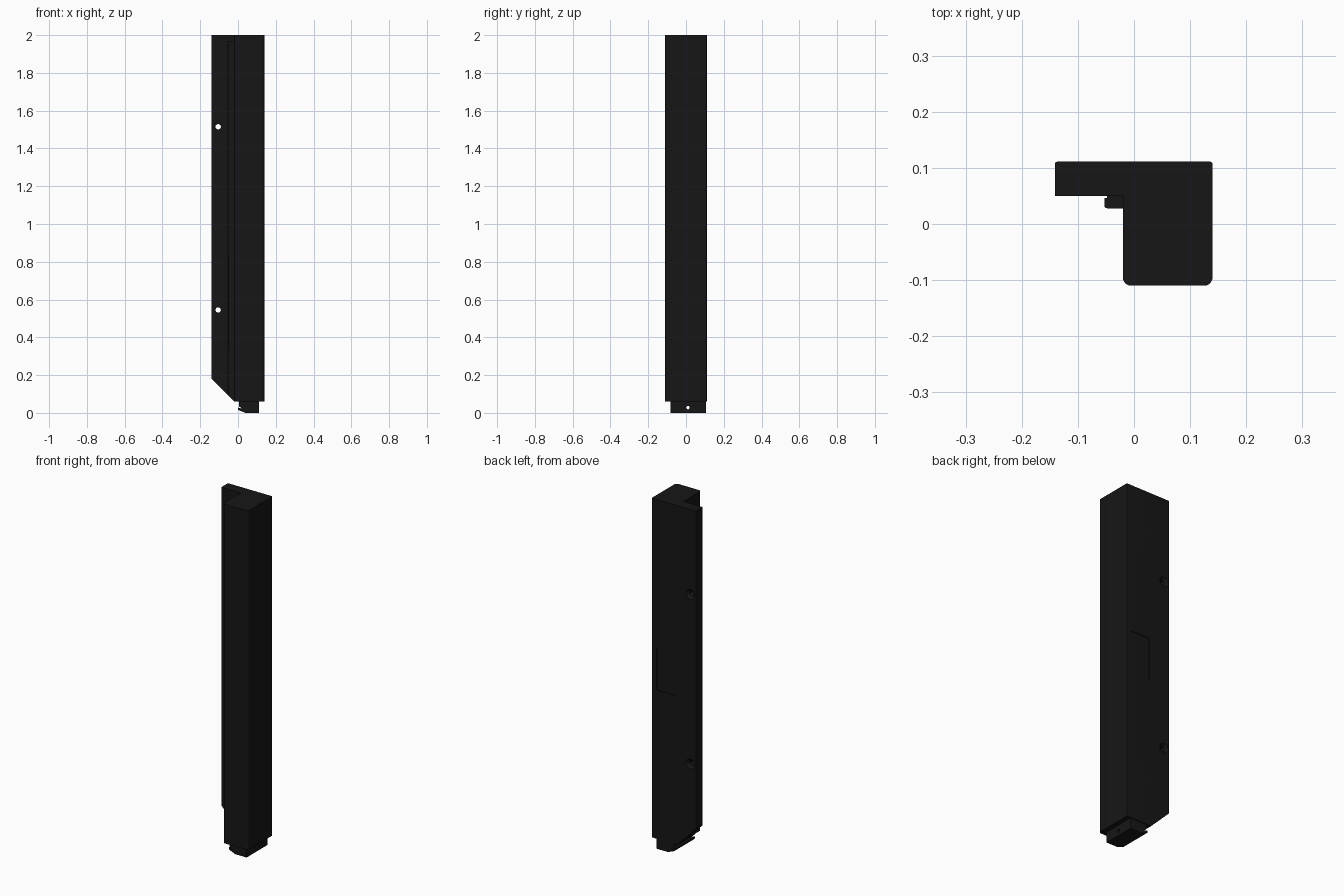
import bpy, bmesh
from math import cos, sin, pi, atan2
from mathutils import Vector, Matrix

if "Cube" in bpy.data.objects:
    bpy.data.objects.remove(bpy.data.objects["Cube"])

BLACK = bpy.data.materials.new("black_plastic")
BLACK.diffuse_color = (0.008, 0.008, 0.008, 1)
BLACK.use_nodes = True
BLACK.node_tree.nodes["Principled BSDF"].inputs["Base Color"].default_value = BLACK.diffuse_color


def rounded(points, seg=6):
    """Counter-clockwise polygon of (x, y, radius) with convex right-angle corners rounded."""
    out = []
    n = len(points)
    for i, (x, y, r) in enumerate(points):
        p = Vector((x, y))
        if r == 0:
            out.append(p)
            continue
        a = (Vector(points[i - 1][:2]) - p).normalized()
        b = (Vector(points[(i + 1) % n][:2]) - p).normalized()
        c = p + (a + b) * r
        start = atan2(-b.y, -b.x)
        out += [c + r * Vector((cos(start + pi / 2 * k / seg), sin(start + pi / 2 * k / seg)))
                for k in range(seg + 1)]
    return out


def prism(name, points, lo, hi, axis="Z", mitre=False):
    """Extrude a profile along z (x, y points) or along y (x, z points)."""
    bm = bmesh.new()
    place = (lambda p: (p[0], p[1], lo)) if axis == "Z" else (lambda p: (p[0], lo, p[1]))
    face = bm.faces.new([bm.verts.new(place(p)) for p in points])
    ext = bmesh.ops.extrude_face_region(bm, geom=[face])["geom"]
    step = Vector((0, 0, hi - lo)) if axis == "Z" else Vector((0, hi - lo, 0))
    bmesh.ops.translate(bm, vec=step, verts=[v for v in ext if isinstance(v, bmesh.types.BMVert)])
    if mitre:  # slanted lower end of the flange
        bmesh.ops.bisect_plane(bm, geom=bm.verts[:] + bm.edges[:] + bm.faces[:], dist=1e-6,
                               plane_co=(-0.02, 0, 0.0595), plane_no=(1, 0, 1), clear_inner=True)
        bmesh.ops.holes_fill(bm, edges=[e for e in bm.edges if e.is_boundary])
    return finish(name, bm)


def finish(name, bm):
    bmesh.ops.recalc_face_normals(bm, faces=bm.faces[:])
    me = bpy.data.meshes.new(name)
    bm.to_mesh(me)
    bm.free()
    me.materials.append(BLACK)
    ob = bpy.data.objects.new(name, me)
    bpy.context.collection.objects.link(ob)
    return ob


def cone(r1, r2, depth, loc, axis):
    bm = bmesh.new()
    rot = Matrix.Rotation(-pi / 2, 4, "X") if axis == "Y" else Matrix.Rotation(pi / 2, 4, "Y")
    bmesh.ops.create_cone(bm, cap_ends=True, segments=32, radius1=r1, radius2=r2, depth=depth,
                          matrix=Matrix.Translation(loc) @ rot)
    return finish("cutter", bm)


def cut(ob, cutter):
    cutter.hide_render = True
    mod = ob.modifiers.new("cut", "BOOLEAN")
    mod.operation, mod.solver, mod.object = "DIFFERENCE", "EXACT", cutter
    bpy.context.view_layer.objects.active = ob
    bpy.ops.object.modifier_apply(modifier=mod.name)
    bpy.data.objects.remove(cutter)


def smooth(ob):
    bpy.ops.object.select_all(action="DESELECT")
    ob.select_set(True)
    bpy.context.view_layer.objects.active = ob
    bpy.ops.object.shade_smooth_by_angle()


# L-shaped post: main column with a thin flange behind it
post = prism("post_body", rounded([
    (-0.02, -0.11, 0.015), (0.14, -0.11, 0.015), (0.14, 0.111, 0.004),
    (-0.141, 0.111, 0.004), (-0.141, 0.05, 0), (-0.02, 0.05, 0)]), 0.06, 2.0, mitre=True)

# countersunk screw holes in the flange
for z in (0.545, 1.515):
    cut(post, cone(0.014, 0.014, 0.3, (-0.105, 0.08, z), "Y"))
    cut(post, cone(0.013, 0.029, 0.016, (-0.105, 0.104, z), "Y"))

# shallow label recess on the back
cut(post, prism("cutter", [(-0.01, 0.91), (0.11, 0.91), (0.11, 1.15), (-0.01, 1.15)],
                0.107, 0.13, axis="Y"))

# sealing strip in the inner corner
seal = prism("seal_strip", rounded([
    (-0.053, 0.028, 0.005), (-0.019, 0.028, 0), (-0.019, 0.051, 0), (-0.048, 0.051, 0),
    (-0.048, 0.046, 0), (-0.053, 0.046, 0)]), 0.06, 1.97, mitre=True)

# foot plug with an undercut lip and a cross hole
foot = prism("foot_plug", [
    (0.112, 0.061), (0.112, 0), (0.04, 0), (0.0, 0.016), (0.0, 0.028),
    (0.022, 0.022), (0.005, 0.036), (0.005, 0.061)], -0.082, 0.106, axis="Y")
cut(foot, cone(0.009, 0.009, 0.3, (0.05, 0.01, 0.028), "X"))

for ob in (post, seal, foot):
    smooth(ob)
